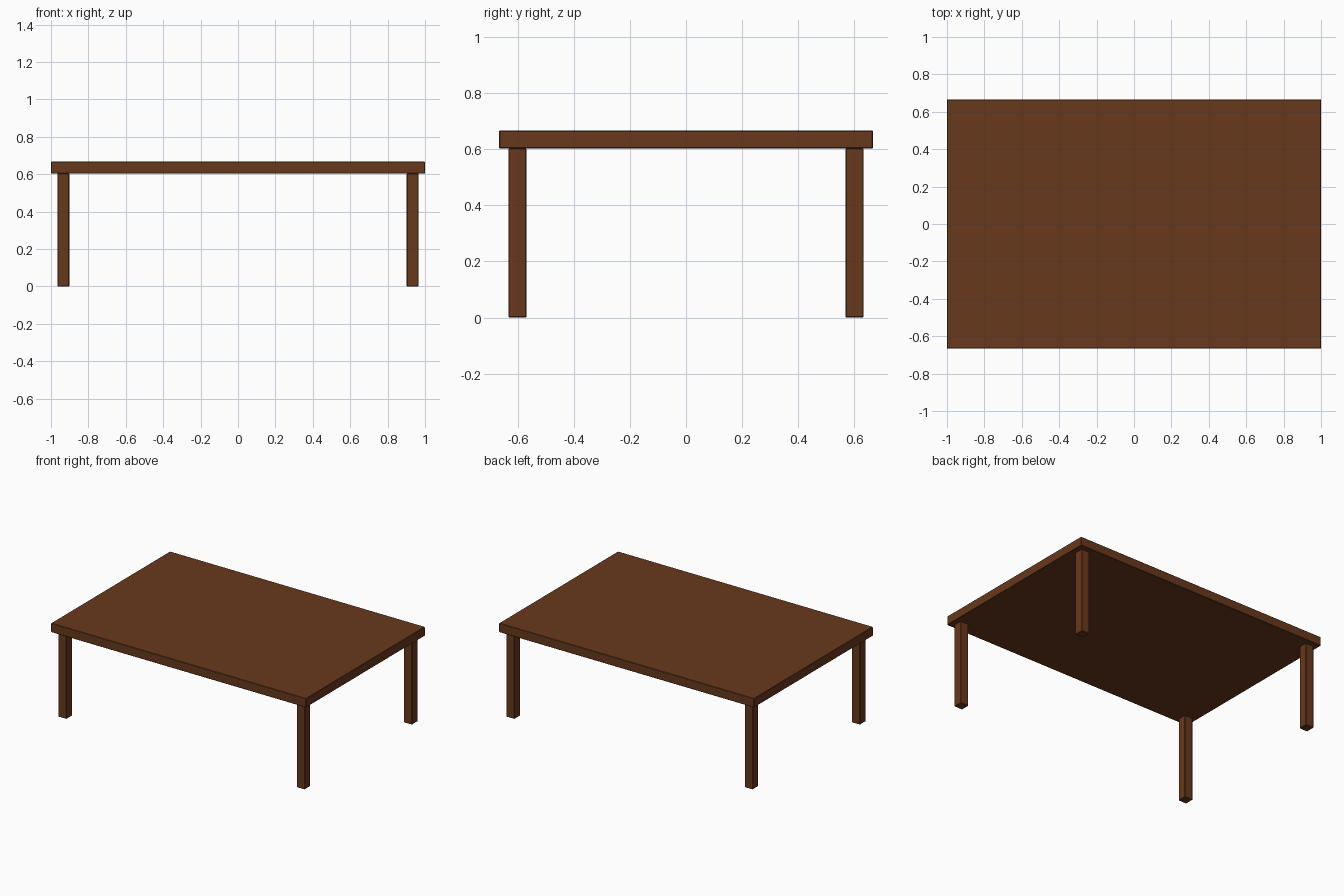
import bpy

if "Cube" in bpy.data.objects:
    bpy.data.objects.remove(bpy.data.objects["Cube"])

wood = bpy.data.materials.new("brown_wood")
wood.diffuse_color = (0.14, 0.04, 0.012, 1)
wood.use_nodes = True
wood.node_tree.nodes["Principled BSDF"].inputs["Base Color"].default_value = wood.diffuse_color


def box(name, centre, size):
    bpy.ops.mesh.primitive_cube_add(size=1, location=centre)
    ob = bpy.context.object
    ob.name = name
    ob.scale = size
    bpy.ops.object.transform_apply(location=False, rotation=False, scale=True)
    ob.data.materials.append(wood)
    # slightly eased edges
    bevel = ob.modifiers.new("eased_edges", 'BEVEL')
    bevel.width = 0.003
    bevel.segments = 1
    return ob


TOP_Z, THICK, LEG = 0.667, 0.064, 0.064
leg_height = TOP_Z - THICK

# table top
box("table_top", (0, 0, TOP_Z - THICK / 2), (2.0, 1.333, THICK))

# four square legs
for side, sx in (("left", -1), ("right", 1)):
    for end, sy in (("front", -1), ("back", 1)):
        box(f"{end}_{side}_leg", (sx * 0.934, sy * 0.601, leg_height / 2),
            (LEG, LEG, leg_height))
